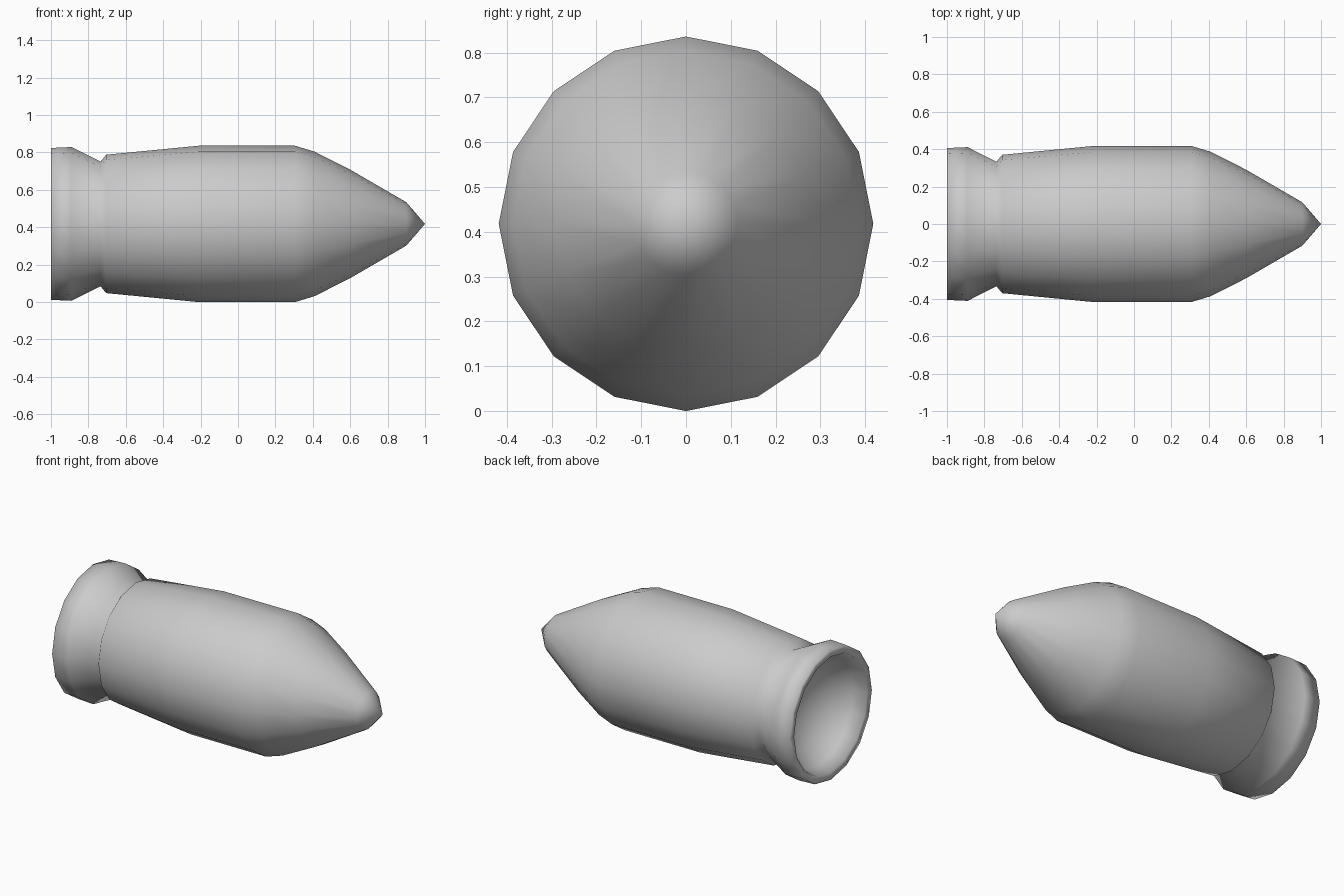
import bpy, bmesh, math

if "Cube" in bpy.data.objects:
    bpy.data.objects.remove(bpy.data.objects["Cube"])

SIDES = 16
AXIS_Z = 0.418

# Profile along x: (x, radius), nose tip -> body -> groove -> base collar -> hollow base
profile = [
    (1.0, 0), (0.9, 0.116), (0.6, 0.29), (0.41, 0.386), (0.305, 0.418),
    (-0.21, 0.418), (-0.705, 0.37), (-0.735, 0.333), (-0.89, 0.411),
    (-1.0, 0.406), (-1.0, 0.362), (-0.92, 0.335), (-0.82, 0.25),
    (-0.76, 0.13), (-0.74, 0),
]


def revolve(name, pts):
    """Spin a profile round the x axis, closing ends of zero radius to a point."""
    bm = bmesh.new()
    rings = []
    for x, r in pts:
        n = SIDES if r else 1
        rings.append([bm.verts.new((x, r * math.sin(math.tau * i / SIDES),
                                    AXIS_Z + r * math.cos(math.tau * i / SIDES)))
                      for i in range(n)])
    for a, b in zip(rings, rings[1:]):
        for i in range(SIDES):
            j = (i + 1) % SIDES
            quad = [a[i % len(a)], a[j % len(a)], b[j % len(b)], b[i % len(b)]]
            bm.faces.new(list(dict.fromkeys(quad)))
    bmesh.ops.recalc_face_normals(bm, faces=bm.faces)
    for f in bm.faces:
        f.smooth = True
    mesh = bpy.data.meshes.new(name)
    bm.to_mesh(mesh)
    bm.free()
    obj = bpy.data.objects.new(name, mesh)
    bpy.context.collection.objects.link(obj)
    return obj


# Pointed shell with grooved collar and hollow base
shell = revolve("pointed_shell", profile)
